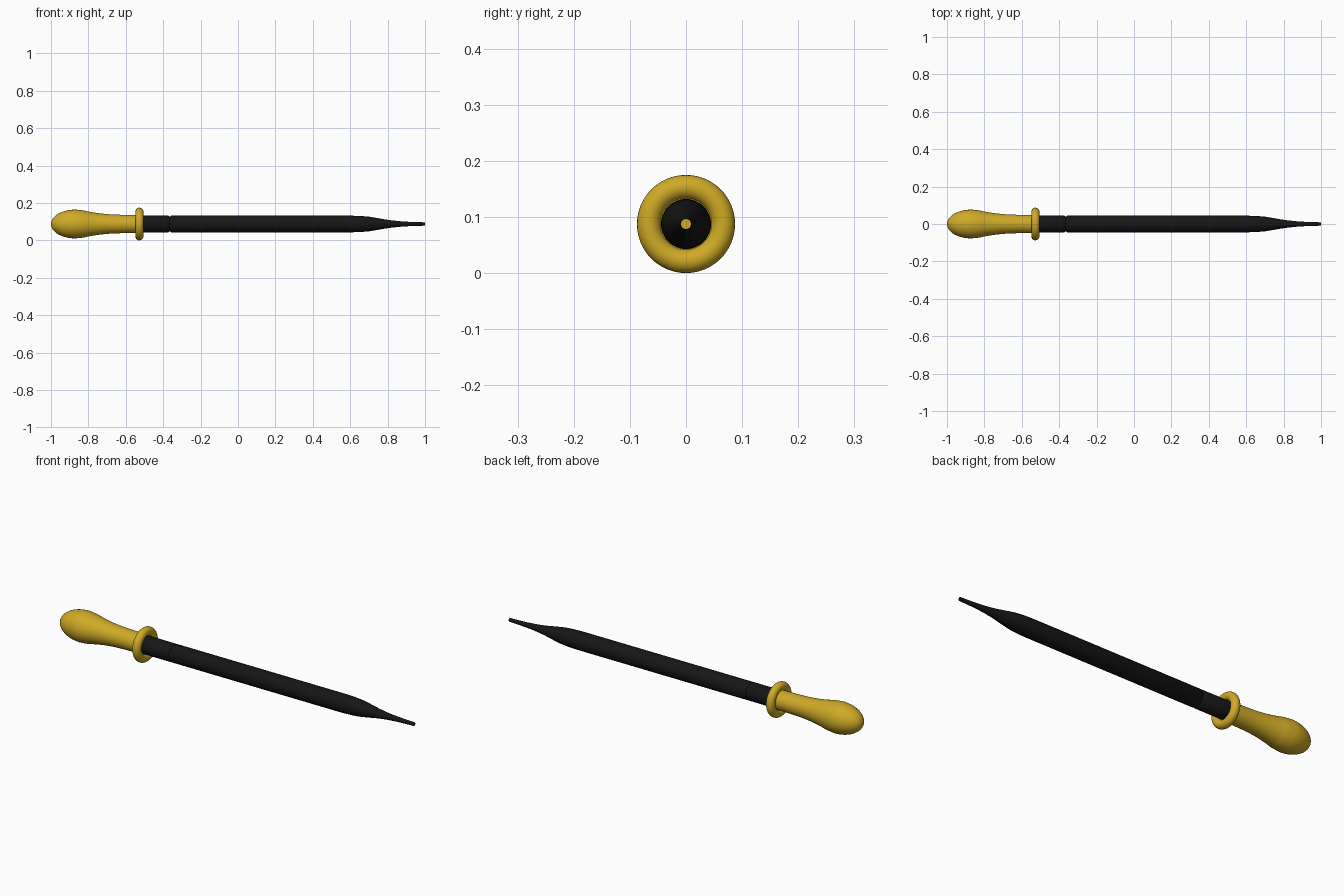
import bpy, bmesh, math

if "Cube" in bpy.data.objects:
    bpy.data.objects.remove(bpy.data.objects["Cube"])

AXIS_Z = 0.0875


def material(name, color):
    m = bpy.data.materials.new(name)
    m.diffuse_color = color
    m.use_nodes = True
    m.node_tree.nodes["Principled BSDF"].inputs["Base Color"].default_value = m.diffuse_color
    return m


def smooth_profile(pts, steps=5):
    # Catmull-Rom curve through (x, radius) points
    p = [pts[0]] + pts + [pts[-1]]
    out = []
    for i in range(1, len(p) - 2):
        a, b, c, d = p[i - 1:i + 3]
        for s in range(steps):
            t = s / steps
            out.append(tuple(0.5 * (2 * b[k] + (c[k] - a[k]) * t
                       + (2 * a[k] - 5 * b[k] + 4 * c[k] - d[k]) * t * t
                       + (3 * b[k] - a[k] - 3 * c[k] + d[k]) * t ** 3) for k in (0, 1)))
    return out + [pts[-1]]


def lathe(name, profile, mat, sides=48):
    # spin an (x, radius) profile around the long axis
    bm = bmesh.new()
    vs = [bm.verts.new((x, 0, max(r, 0))) for x, r in profile]
    es = [bm.edges.new(e) for e in zip(vs, vs[1:])]
    bmesh.ops.spin(bm, geom=vs + es, cent=(0, 0, 0), axis=(1, 0, 0),
                   angle=math.tau, steps=sides, use_merge=True)
    bmesh.ops.remove_doubles(bm, verts=bm.verts, dist=1e-5)
    bmesh.ops.recalc_face_normals(bm, faces=bm.faces)
    me = bpy.data.meshes.new(name)
    bm.to_mesh(me)
    bm.free()
    ob = bpy.data.objects.new(name, me)
    bpy.context.collection.objects.link(ob)
    ob.location.z = AXIS_Z
    me.materials.append(mat)
    bpy.ops.object.select_all(action='DESELECT')
    ob.select_set(True)
    bpy.context.view_layer.objects.active = ob
    bpy.ops.object.shade_smooth_by_angle(angle=math.radians(40))
    return ob


gold = material("golden_wood", (0.62, 0.40, 0.02, 1))
black = material("black_metal", (0.008, 0.008, 0.008, 1))

# handle: rounded butt, bulb, slim neck, flat front
butt = [(-0.87 - 0.13 * math.cos(a), 0.077 * math.sin(a))
        for a in (i * math.pi / 20 for i in range(10))]
neck = smooth_profile([(-0.87, 0.077), (-0.83, 0.073), (-0.79, 0.065),
                       (-0.73, 0.056), (-0.65, 0.050), (-0.52, 0.048)])
lathe("handle", butt + neck + [(-0.52, 0)], gold)

# collar: round ring at the front of the handle
ring = [(-0.527 + 0.0215 * math.cos(a), 0.066 + 0.0215 * math.sin(a))
        for a in (i * math.tau / 20 for i in range(21))]
lathe("collar", ring, gold)

# shaft: groove near the handle, taper to an open hollow tip
rod = [(-0.53, 0.0445), (-0.372, 0.0445), (-0.365, 0.039), (-0.358, 0.0445)]
taper = smooth_profile([(0.60, 0.0445), (0.65, 0.043), (0.70, 0.039), (0.75, 0.031),
                        (0.80, 0.0225), (0.86, 0.0155), (0.92, 0.0115), (1.0, 0.009)])
lathe("shaft", rod + taper, black)
